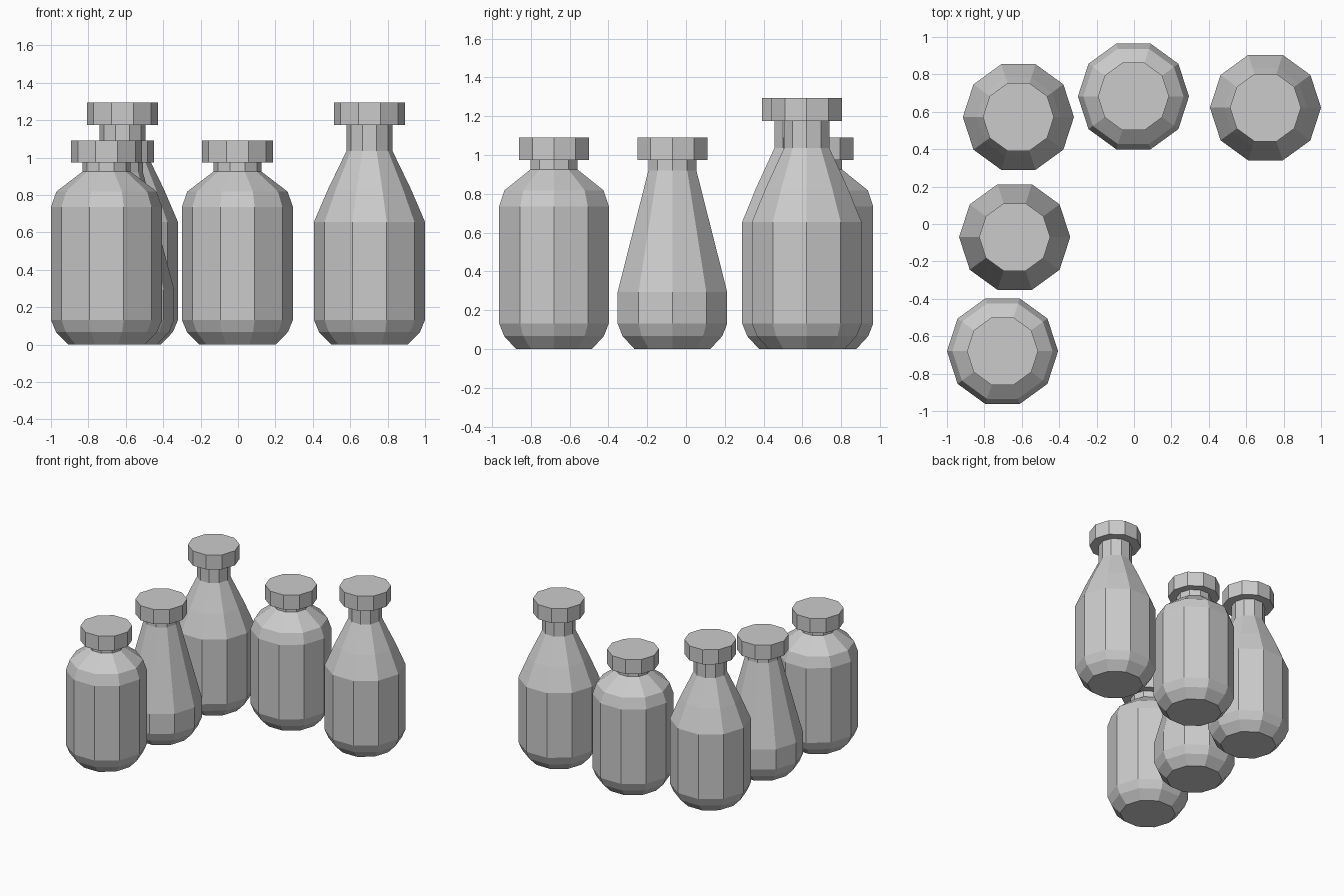
import bpy, bmesh
from math import cos, sin, pi

if "Cube" in bpy.data.objects:
    bpy.data.objects.remove(bpy.data.objects["Cube"])

SIDES = 10


def lathe(name, profile, x, y):
    """Closed ten-sided turned solid from (radius, height) points."""
    bm = bmesh.new()
    rings = [[bm.verts.new((r * cos(2 * pi * i / SIDES), r * sin(2 * pi * i / SIDES), z))
              for i in range(SIDES)] for r, z in profile]
    for low, high in zip(rings, rings[1:]):
        for i in range(SIDES):
            j = (i + 1) % SIDES
            bm.faces.new((low[i], low[j], high[j], high[i]))
    bm.faces.new(rings[0][::-1])
    bm.faces.new(rings[-1])
    mesh = bpy.data.meshes.new(name)
    bm.to_mesh(mesh)
    bm.free()
    obj = bpy.data.objects.new(name, mesh)
    bpy.context.collection.objects.link(obj)
    obj.location = (x, y, 0)


# Shared base, with a different shoulder per bottle shape
BASE = [(0.205, 0), (0.27, 0.067), (0.297, 0.132)]
SHOULDERS = {
    "jar": [(0.297, 0.735), (0.268, 0.818), (0.128, 0.925)],
    "flask": [(0.297, 0.293), (0.13, 0.92)],
    "tall_bottle": [(0.297, 0.655), (0.222, 0.83), (0.123, 1.035)],
}
CAP_BOTTOM = {"jar": 0.973, "flask": 0.973, "tall_bottle": 1.175}

PLACES = [
    ("jar", -0.703, -0.68),
    ("flask", -0.638, -0.07),
    ("tall_bottle", -0.618, 0.572),
    ("jar", -0.003, 0.682),
    ("tall_bottle", 0.703, 0.622),
]

for n, (kind, x, y) in enumerate(PLACES, 1):
    z = CAP_BOTTOM[kind]
    shoulder = SHOULDERS[kind]
    neck = shoulder[-1][0]
    # Glass body, neck and overhanging cap in one outline
    lathe(f"{kind}_{n}",
          BASE + shoulder + [(neck, z), (0.19, z), (0.19, z + 0.118)], x, y)
